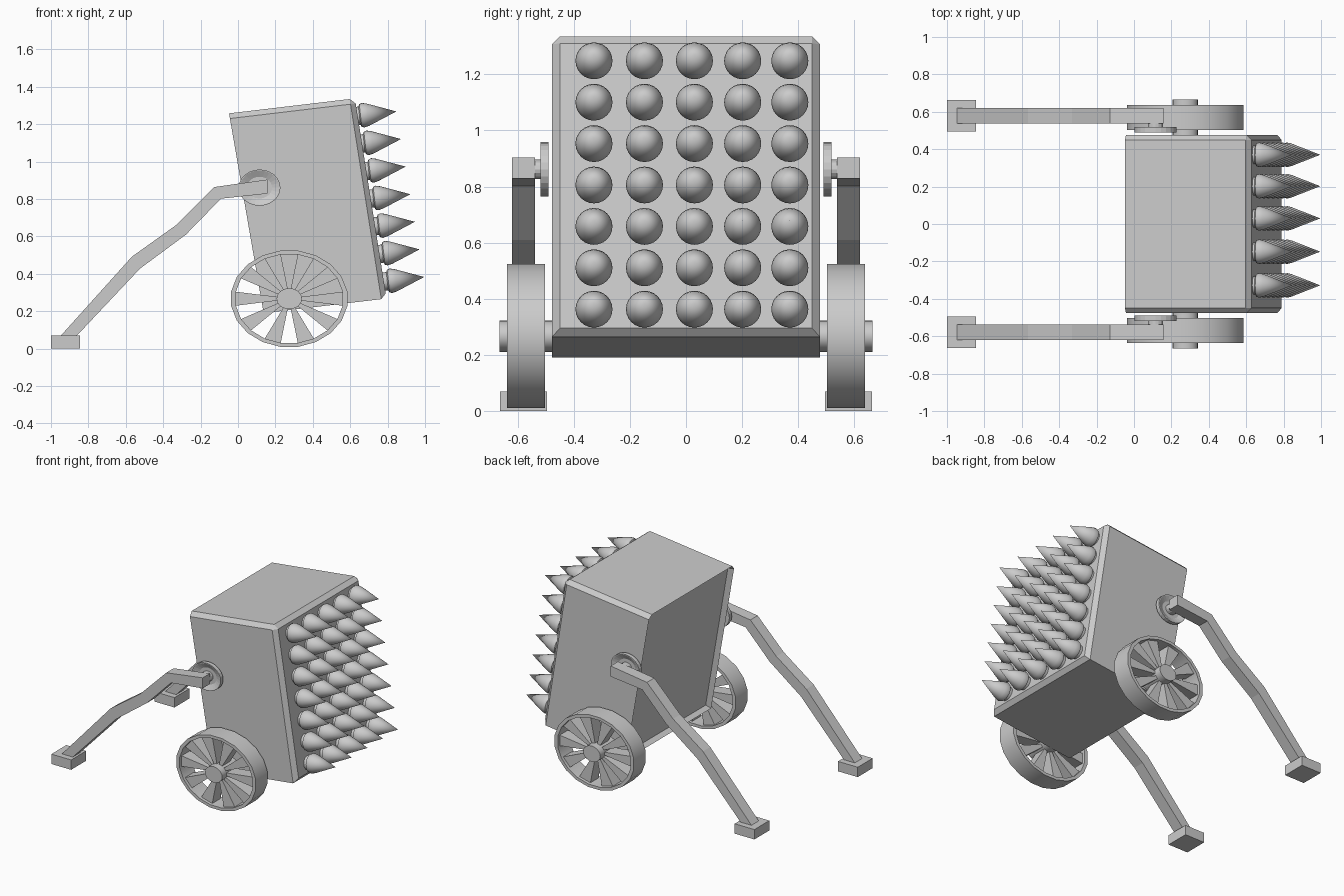
import bpy, bmesh
from math import sin, cos, pi, radians
from mathutils import Matrix, Vector

if "Cube" in bpy.data.objects:
    bpy.data.objects.remove(bpy.data.objects["Cube"])


def finish(bm, name, smooth=False):
    bmesh.ops.recalc_face_normals(bm, faces=bm.faces)
    me = bpy.data.meshes.new(name)
    bm.to_mesh(me)
    bm.free()
    ob = bpy.data.objects.new(name, me)
    bpy.context.collection.objects.link(ob)
    if smooth:
        bpy.context.view_layer.objects.active = ob
        ob.select_set(True)
        bpy.ops.object.shade_smooth_by_angle(angle=radians(35))
        ob.select_set(False)
    return ob


def prism(bm, pts, y0, y1):
    """Extrude an (x, z) outline from y0 to y1."""
    a = [bm.verts.new((x, y0, z)) for x, z in pts]
    b = [bm.verts.new((x, y1, z)) for x, z in pts]
    bm.faces.new(a)
    bm.faces.new(b[::-1])
    n = len(pts)
    for i in range(n):
        bm.faces.new((a[i], a[(i + 1) % n], b[(i + 1) % n], b[i]))


def lathe(bm, profile, n, matrix, closed=False, turn=0.0):
    """Spin (radius, height) points about local z; closed makes a ring."""
    rings = []
    for r, h in profile:
        if r == 0:
            rings.append([bm.verts.new(matrix @ Vector((0, 0, h)))] * n)
        else:
            angles = [2 * pi * i / n + turn for i in range(n)]
            rings.append([bm.verts.new(matrix @ Vector((r * cos(t), r * sin(t), h))) for t in angles])
    m = len(rings)
    for k in range(m if closed else m - 1):
        p, q = rings[k], rings[(k + 1) % m]
        for i in range(n):
            j = (i + 1) % n
            vs = []
            for v in (p[i], p[j], q[j], q[i]):
                if v not in vs:
                    vs.append(v)
            bm.faces.new(vs)


def side_axis(x, z, s, sx, sz):
    """Local z becomes outward y on side s, with an oval x/z scale."""
    return Matrix(((sx, 0, 0, x), (0, 0, s, 0), (0, sz, 0, z), (0, 0, 0, 1)))


# launcher body: tilted box, chamfered around the front and along the top sides
bm = bmesh.new()
prism(bm, [(0.137, 0.19), (0.794, 0.268), (0.625, 1.338), (-0.048, 1.258)], -0.477, 0.477)
edges = []
for e in bm.edges:
    a, b = e.verts
    mid = (a.co + b.co) / 2
    across = abs(a.co.y - b.co.y) > 0.1
    front = mid.x > 0.6
    top_side = not across and mid.z > 1.2
    if front or top_side:
        edges.append(e)
bmesh.ops.bevel(bm, geom=edges, offset=0.028, segments=1, affect='EDGES')
# shallow recess in the back
bmesh.ops.recalc_face_normals(bm, faces=bm.faces)
back = min(bm.faces, key=lambda f: f.normal.x)
bmesh.ops.inset_region(bm, faces=[back], thickness=0.02)
bmesh.ops.translate(bm, verts=back.verts, vec=(0.035, 0, 0.006))
finish(bm, "launcher_body")

# rockets: 7 rows of 5 pointed heads on short collars
bm = bmesh.new()
tilt = Matrix.Rotation(radians(90 - 6.5), 4, 'Y')
for row in range(7):
    for y in (-0.328, -0.148, 0.03, 0.202, 0.37):
        m = Matrix.Translation((0.669 + 0.0248 * row, y, 1.248 - 0.1475 * row)) @ tilt
        lathe(bm, [(0, -0.07), (0.047, -0.07), (0.049, -0.02), (0.061, -0.014), (0.066, 0.0), (0.06, 0.025), (0, 0.179)], 24, m)
finish(bm, "rocket_heads", True)

WX, WZ, RX, RZ = 0.274, 0.267, 0.314, 0.26
for s, side in ((-1, "front"), (1, "back")):
    # wheel rim
    m = side_axis(WX, WZ, s, RX, RZ)
    bm = bmesh.new()
    lathe(bm, [(1, 0.503), (1, 0.637), (0.92, 0.637), (0.92, 0.503)], 20, m, True, pi / 20)
    finish(bm, side + "_wheel_rim", True)

    # spokes widening towards the rim
    bm = bmesh.new()
    for i in range(10):
        t = 2 * pi * i / 10
        pts = []
        for r, w in ((0.15, -0.03), (0.93, -0.147), (0.93, 0.147), (0.15, 0.03)):
            pts.append((WX + RX * (r * cos(t) - w * sin(t)), WZ + RZ * (r * sin(t) + w * cos(t))))
        prism(bm, pts, s * 0.525, s * 0.615)
    finish(bm, side + "_wheel_spokes")

    # hub and axle
    bm = bmesh.new()
    lathe(bm, [(0, 0.465), (0.215, 0.465), (0.215, 0.665), (0, 0.665)], 20, m)
    finish(bm, side + "_wheel_hub", True)

    # pivot disc with dished face and pin
    m = side_axis(0.115, 0.861, s, 0.112, 0.097)
    bm = bmesh.new()
    lathe(bm, [(0, 0.49), (1, 0.49), (1, 0.518), (0.95, 0.518), (0.6, 0.5), (0, 0.5)], 24, m)
    lathe(bm, [(0, 0.492), (0.36, 0.492), (0.36, 0.545), (0, 0.545)], 16, m)
    finish(bm, side + "_pivot_disc")

    # bent support leg
    upper = [(-0.965, 0.05), (-0.567, 0.492), (-0.332, 0.66), (-0.128, 0.864), (0.157, 0.904)]
    lower = [(-0.88, 0.05), (-0.524, 0.428), (-0.278, 0.61), (-0.091, 0.802), (0.157, 0.829)]
    bm = bmesh.new()
    prism(bm, upper + lower[::-1], s * 0.538, s * 0.62)
    finish(bm, side + "_support_leg")

    # foot pad
    bm = bmesh.new()
    prism(bm, [(-1, 0), (-0.845, 0), (-0.845, 0.07), (-1, 0.07)], s * 0.495, s * 0.662)
    finish(bm, side + "_foot_pad")
